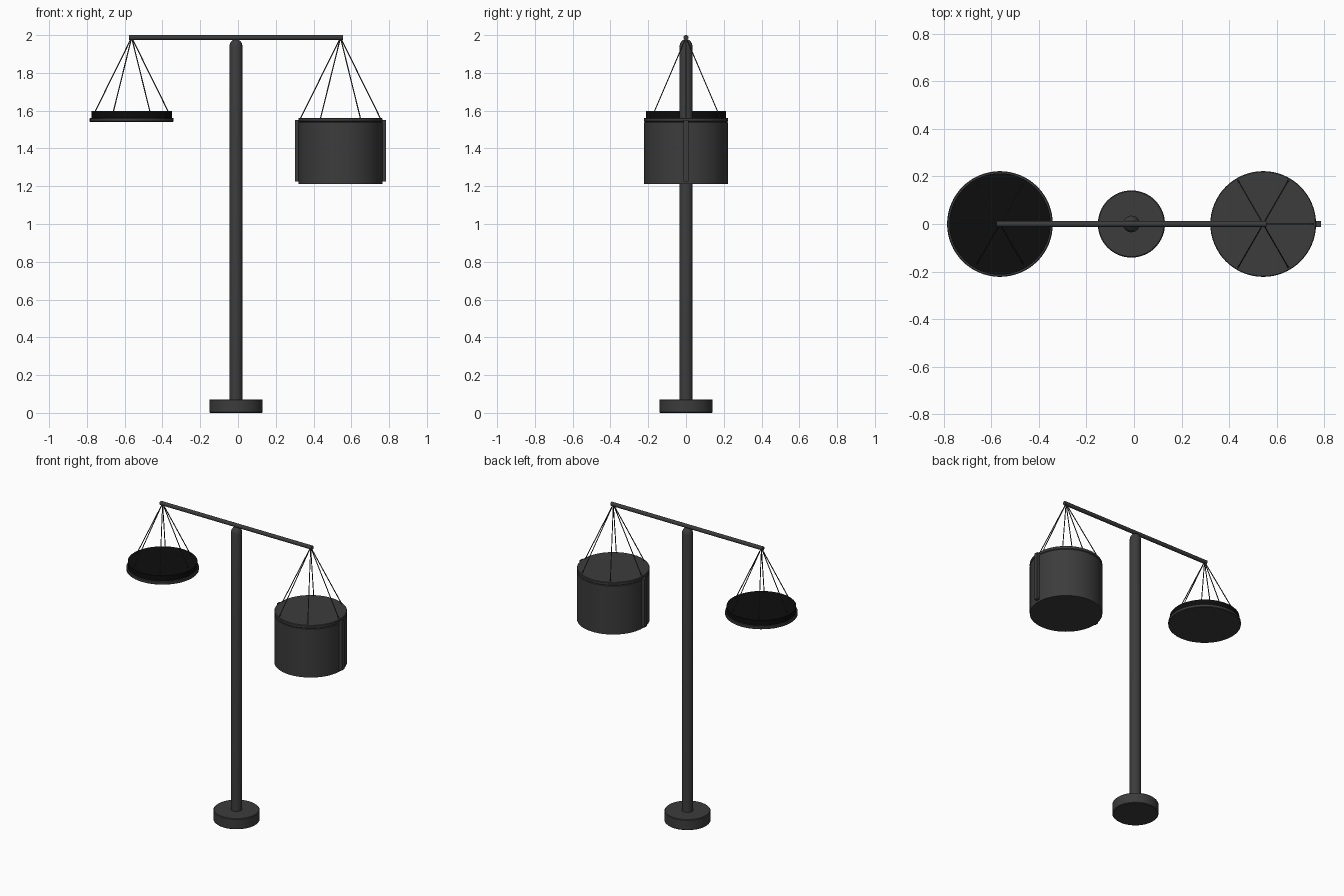
import bpy, math
from mathutils import Vector

if "Cube" in bpy.data.objects:
    bpy.data.objects.remove(bpy.data.objects["Cube"])

CX = -0.011                      # centre of post and beam
LEFT, RIGHT = -0.563, 0.5425     # pan centres
BEAM_Z = 1.987


def material(name, v):
    m = bpy.data.materials.new(name)
    m.diffuse_color = (v, v, v, 1)
    m.use_nodes = True
    m.node_tree.nodes["Principled BSDF"].inputs["Base Color"].default_value = m.diffuse_color
    return m


IRON = material("dark_iron", 0.045)
BLACK = material("black", 0.004)


def finish(name, mat=IRON):
    ob = bpy.context.object
    ob.name = name
    ob.data.materials.append(mat)
    bpy.ops.object.shade_smooth_by_angle(angle=math.radians(35))
    return ob


def rod(name, a, b, r, sides=12):
    a, b = Vector(a), Vector(b)
    d = b - a
    bpy.ops.mesh.primitive_cylinder_add(
        vertices=sides, radius=r, depth=d.length, location=(a + b) / 2,
        rotation=d.to_track_quat('Z', 'Y').to_euler())
    return finish(name)


def lathe(name, x, profile, mat=IRON, sides=64):
    # spin an (r, z) profile, closed by caps at both ends
    n = len(profile)
    verts = [(r * math.cos(t), r * math.sin(t), z)
             for t in (2 * math.pi * i / sides for i in range(sides))
             for r, z in profile]
    faces = []
    for i in range(sides):
        k = (i + 1) % sides
        faces += [(i * n + j, k * n + j, k * n + j + 1, i * n + j + 1)
                  for j in range(n - 1)]
    faces.append([i * n for i in reversed(range(sides))])
    faces.append([i * n + n - 1 for i in range(sides)])
    me = bpy.data.meshes.new(name)
    me.from_pydata(verts, [], faces)
    ob = bpy.data.objects.new(name, me)
    ob.location.x = x
    bpy.context.collection.objects.link(ob)
    bpy.ops.object.select_all(action='DESELECT')
    bpy.context.view_layer.objects.active = ob
    ob.select_set(True)
    return finish(name, mat)


# foot and round-topped post
lathe("base", CX, [(0.137, 0), (0.141, 0.004), (0.141, 0.068), (0.137, 0.072)])
lathe("post", CX, [(0.035, 0.06), (0.035, 1.94), (0.031, 1.957),
                   (0.022, 1.97), (0.010, 1.977)], sides=32)

# beam
rod("beam", (-0.577, 0, BEAM_Z), (0.556, 0, BEAM_Z), 0.013, 20)

# pans and their six strings
for side, x in (("left", LEFT), ("right", RIGHT)):
    lathe(side + "_pan", x, [(0.219, 1.541), (0.222, 1.544),
                             (0.222, 1.559), (0.219, 1.562)])
    for i in range(6):
        t = math.radians(60 * i)
        rod(f"{side}_string_{i + 1}", (x, 0, BEAM_Z),
            (x + 0.213 * math.cos(t), 0.213 * math.sin(t), 1.556), 0.003, 6)

# black disc on the left pan
lathe("left_disc", LEFT, [(0.213, 1.56), (0.213, 1.598)], BLACK)

# drum under the right pan, with a strip on each side
lathe("drum", RIGHT, [(0.222, 1.211), (0.222, 1.537), (0.219, 1.541)])
for s, side in ((-1, "left"), (1, "right")):
    bpy.ops.mesh.primitive_cube_add(size=1, location=(RIGHT + s * 0.229, 0, 1.387))
    bpy.context.object.scale = (0.026, 0.027, 0.325)
    bpy.ops.object.transform_apply(location=False, rotation=False, scale=True)
    finish("drum_strip_" + side)
